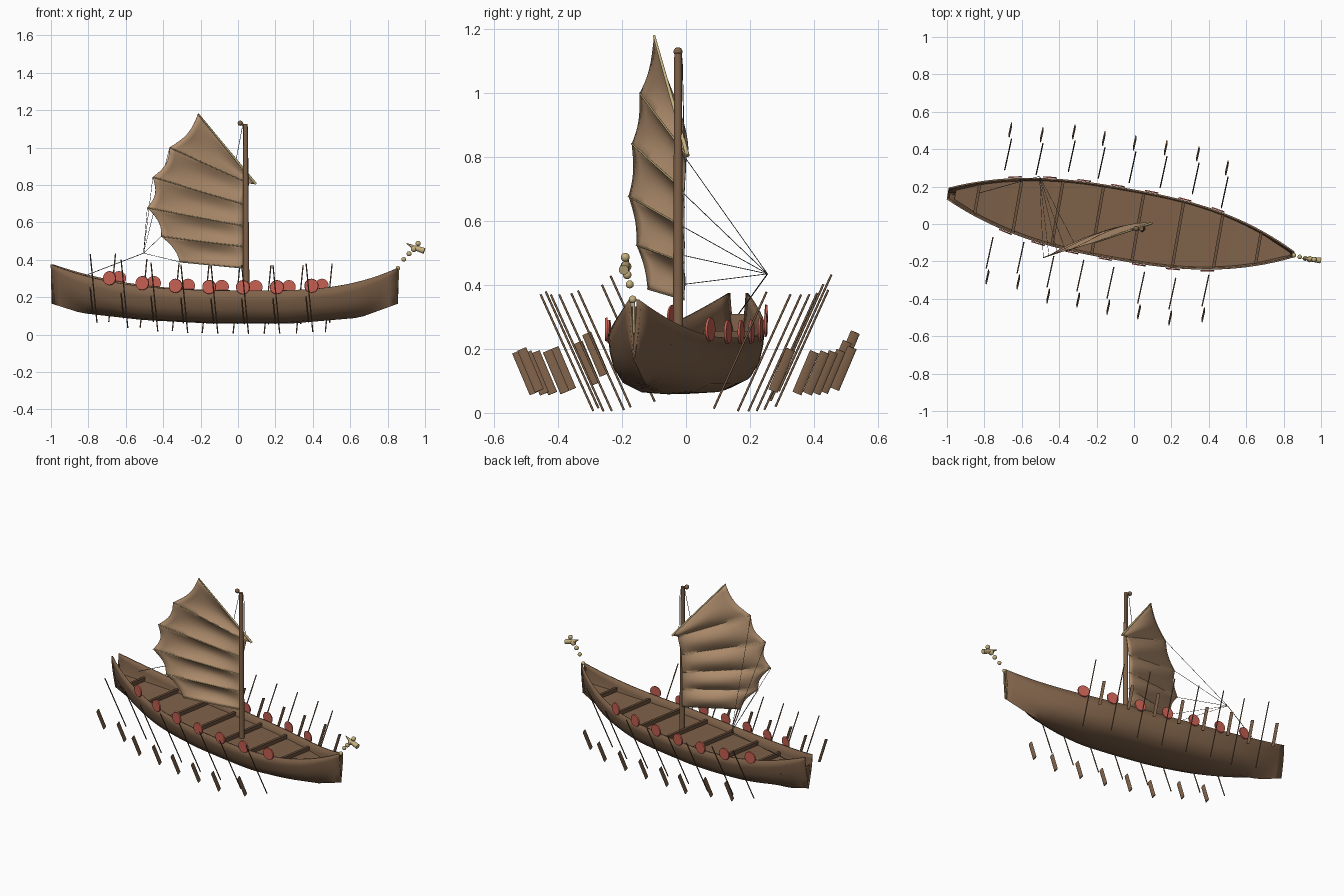
import bpy, bmesh, math
from mathutils import Vector, Matrix

if "Cube" in bpy.data.objects:
    bpy.data.objects.remove(bpy.data.objects["Cube"])


def material(name, rgb):
    m = bpy.data.materials.new(name)
    m.diffuse_color = (*rgb, 1)
    m.use_nodes = True
    m.node_tree.nodes["Principled BSDF"].inputs["Base Color"].default_value = m.diffuse_color
    return m


WOOD = material("hull_brown", (0.21, 0.121, 0.067))
BEAM = material("beam_brown", (0.15, 0.085, 0.049))
SAIL = material("sail_tan", (0.45, 0.28, 0.16))
GOLD = material("pale_gold", (0.56, 0.44, 0.21))
RED = material("shield_red", (0.56, 0.115, 0.085))
ROPE = material("rope_grey", (0.09, 0.085, 0.08))


def finish(bm, name, mat, smooth=True):
    bmesh.ops.recalc_face_normals(bm, faces=bm.faces)
    me = bpy.data.meshes.new(name)
    bm.to_mesh(me)
    bm.free()
    ob = bpy.data.objects.new(name, me)
    bpy.context.collection.objects.link(ob)
    me.materials.append(mat)
    if smooth:
        bpy.ops.object.select_all(action='DESELECT')
        ob.select_set(True)
        bpy.context.view_layer.objects.active = ob
        bpy.ops.object.shade_smooth_by_angle(angle=math.radians(50))
    return ob


def rod(name, a, b, r, mat, r2=None, sides=8):
    a, b = Vector(a), Vector(b)
    d = b - a
    M = Matrix.Translation((a + b) / 2) @ d.to_track_quat('Z', 'Y').to_matrix().to_4x4()
    bm = bmesh.new()
    bmesh.ops.create_cone(bm, cap_ends=True, segments=sides, radius1=r,
                          radius2=r if r2 is None else r2, depth=d.length, matrix=M)
    return finish(bm, name, mat)


def ball(name, p, r, mat):
    bm = bmesh.new()
    bmesh.ops.create_uvsphere(bm, u_segments=14, v_segments=9, radius=r,
                              matrix=Matrix.Translation(p))
    return finish(bm, name, mat)


def slab(name, a, b, side, width, thick, mat, rounded=False):
    """Bar from a to b, with its width along the direction side."""
    a, b = Vector(a), Vector(b)
    d = b - a
    z = d.normalized()
    x = (Vector(side) - z * z.dot(Vector(side))).normalized()
    y = z.cross(x)
    R = Matrix((x, y, z)).transposed().to_4x4()
    M = Matrix.Translation((a + b) / 2) @ R @ Matrix.Diagonal((width, thick, d.length, 1))
    bm = bmesh.new()
    if rounded:
        bmesh.ops.create_cone(bm, cap_ends=True, segments=12, radius1=0.5,
                              radius2=0.5, depth=1, matrix=M)
    else:
        bmesh.ops.create_cube(bm, size=1, matrix=M)
    return finish(bm, name, mat, rounded)


def grid(name, rows, mat, thick=0, smooth=True):
    bm = bmesh.new()
    vs = [[bm.verts.new(p) for p in row] for row in rows]
    for r0, r1 in zip(vs, vs[1:]):
        for i in range(len(r0) - 1):
            bm.faces.new((r0[i], r0[i + 1], r1[i + 1], r1[i]))
    ob = finish(bm, name, mat, smooth)
    if thick:
        mod = ob.modifiers.new("thickness", 'SOLIDIFY')
        mod.thickness = thick
        mod.offset = -1
    return ob


# Boat frame: u runs along the keel, v across
YAW = math.radians(-10)
END = 0.94


def P(u, v, z):
    c, s = math.cos(YAW), math.sin(YAW)
    return Vector((-0.07 + u * c - v * s, u * s + v * c, z))


def interp(table, x):
    for (x0, y0), (x1, y1) in zip(table, table[1:]):
        if x <= x1:
            return y0 + (y1 - y0) * (x - x0) / (x1 - x0)
    return table[-1][1]


def sheer(u):
    return 0.235 + (0.0945 if u < 0.2 else 0.296) * abs(u - 0.2) ** 3


def deck_z(u):
    return 0.188 + 0.5 * (sheer(u) - 0.235)


def keel(u):
    return interp([(-0.94, 0.165), (-0.78, 0.115), (-0.45, 0.078), (-0.1, 0.06),
                   (0.35, 0.058), (0.73, 0.09), (0.94, 0.165)], u)


def half_width(u):
    t = abs(u / END) ** 2.6
    return 0.194 * (1 - t) + (0.032 if u < 0 else 0.016) * t


SECTION = [(0, 0), (0.45, 0.03), (0.75, 0.18), (0.9, 0.42), (0.97, 0.7), (1, 1)]


def section(u):
    k = abs(u / END) ** 4
    return [(f, h + (f - h) * k * 0.7) for f, h in SECTION]


def width_at(u, z):
    h = (z - keel(u)) / (sheer(u) - keel(u))
    return half_width(u) * interp([(b, a) for a, b in section(u)], h)


# Hull shell
rows = []
for i in range(41):
    u = -END + 2 * END * i / 40
    k, s, w = keel(u), sheer(u), half_width(u)
    half = [(f * w, k + h * (s - k)) for f, h in section(u)]
    rows.append([P(u, -v, z) for v, z in reversed(half[1:])] + [P(u, v, z) for v, z in half])
grid("hull", rows, WOOD, 0.009)

# End panels closing the hull below the rim
for name, sgn in (("stern_panel", -1), ("bow_panel", 1)):
    u = sgn * 0.932
    zs = [keel(u) + (sheer(u) - keel(u)) * j / 6 * (0.7 if sgn < 0 else 0.9) for j in range(7)]
    grid(name, [[P(u, -width_at(u, z), z), P(u, width_at(u, z), z)] for z in zs], WOOD, 0.006, False)

# Deck, lower than the rim and flatter at the ends
rows = []
for i in range(37):
    u = -0.9 + 1.82 * i / 36
    z = deck_z(u)
    w = width_at(u, z) - 0.004
    rows.append([P(u, -w, z), P(u, w, z)])
grid("deck", rows, WOOD)

# Cross beams
for i in range(8):
    u = -0.78 + 0.218 * i
    z = deck_z(u) + 0.012
    w = width_at(u, z) - 0.004
    slab("cross_beam", P(u, -w, z), P(u, w, z), (0, 0, 1), 0.024, 0.016, BEAM)

# Shields along both sides, tight against the hull
for i in range(7):
    u = -0.60 + 0.183 * i
    slope = (half_width(u + 0.02) - half_width(u - 0.02)) / 0.04
    for sgn in (-1, 1):
        v, z = sgn * (half_width(u) + 0.002), sheer(u) + 0.018
        out = Vector((-slope, sgn)).normalized() * 0.007
        rod("shield", P(u, v, z), P(u + out.x, v + out.y, z), 0.038, RED, 0.036, 18)

# Oars: outer tip positions for each side
OARS = {-1: [(-.79, .326), (-.625, .353), (-.465, .428), (-.305, .449),
             (-.144, .487), (.02, .513), (.187, .545), (.364, .529)],
        1: [(-.655, .545), (-.487, .52), (-.315, .535), (-.155, .50),
            (.01, .476), (.176, .45), (.348, .417), (.503, .342)]}
for sgn, tips in OARS.items():
    for x, y in tips:
        s = sheer((x + 0.07) * 0.985 - sgn * y * 0.174)
        dx = 0.036 * sgn
        rod("oar_shaft", (x - dx, sgn * (y - 0.255), s - 0.23),
            (x, sgn * (y - 0.09), s + 0.135), 0.0034, WOOD, sides=8)
        slab("oar_blade", (x - dx * 0.35, sgn * (y - 0.07), s - 0.175),
             (x, sgn * (y - 0.015), s - 0.045), (0, 1, 0), 0.03, 0.008, WOOD, True)

# Mast with pulley ball
rod("mast", (0.045, -0.025, 0.17), (0.04, -0.025, 1.125), 0.017, WOOD, 0.012, 14)
ball("mast_ball", (0.012, -0.025, 1.13), 0.014, WOOD)
rod("mast_peg", (0.04, -0.025, 1.115), (0.012, -0.025, 1.13), 0.005, WOOD)

# Sail: one batten per row, luff point then leech point, bottom to top
BATTENS = [((0.033, -0.006, 0.355), (-0.31, -0.12, 0.388)),
           ((0.033, -0.006, 0.47), (-0.41, -0.155, 0.525)),
           ((0.033, -0.006, 0.58), (-0.485, -0.18, 0.678)),
           ((0.035, -0.006, 0.695), (-0.455, -0.17, 0.842)),
           ((0.06, 0.0, 0.808), (-0.365, -0.145, 1.0)),
           ((0.095, 0.005, 0.805), (-0.213, -0.10, 1.18))]
BATTENS = [(Vector(a), Vector(b)) for a, b in BATTENS]
rows = []
for k, ((l0, e0), (l1, e1)) in enumerate(zip(BATTENS, BATTENS[1:])):
    for j in range(9 if k == 4 else 8):
        t = j / 8
        bulge = math.sin(math.pi * t)
        luff, leech = l0.lerp(l1, t), e0.lerp(e1, t)
        leech = leech.lerp(luff, 0.055 * bulge)
        row = []
        for i in range(15):
            f = i / 14
            p = luff.lerp(leech, f)
            p.y += 0.033 * bulge * math.sin(math.pi * f) ** 0.7
            row.append(p)
        rows.append(row)
grid("sail", rows, SAIL, 0.002)
for k, (a, b) in enumerate(BATTENS):
    rod("yard" if k == 5 else "batten", a, b, 0.007 if k == 5 else 0.003, GOLD,
        0.004 if k == 5 else 0.0026, 8)

# Rigging: sheets gather at one point, then run to the stern
KNOT = Vector((-0.505, 0.255, 0.435))
for a, b in BATTENS[:5]:
    rod("sheet_rope", b, KNOT, 0.0012, ROPE, sides=6)
rod("stern_rope", KNOT, (-0.83, 0.165, 0.31), 0.0018, ROPE, sides=6)
rod("halyard", (0.025, -0.02, 1.12), (-0.01, -0.03, 0.935), 0.0015, ROPE, sides=6)
rod("mast_rope", (0.05, -0.012, 1.11), (0.055, -0.006, 0.86), 0.0015, ROPE, sides=6)

# Bow ornament: stem cap, neck beads and a beast head
for p, r in (((0.855, -0.167, 0.355), 0.012), ((0.886, -0.176, 0.402), 0.0125),
             ((0.915, -0.184, 0.432), 0.0135), ((0.94, -0.188, 0.458), 0.017),
             ((0.963, -0.19, 0.487), 0.014)):
    ball("neck_bead", p, r, GOLD)
rod("snout", (0.945, -0.188, 0.464), (0.996, -0.195, 0.447), 0.013, GOLD, 0.016, 10)
rod("crest", (0.945, -0.188, 0.464), (0.9, -0.183, 0.488), 0.012, GOLD, 0.002, 8)
rod("stem_strip", P(0.938, 0, 0.25), P(0.942, 0, 0.345), 0.004, GOLD)
